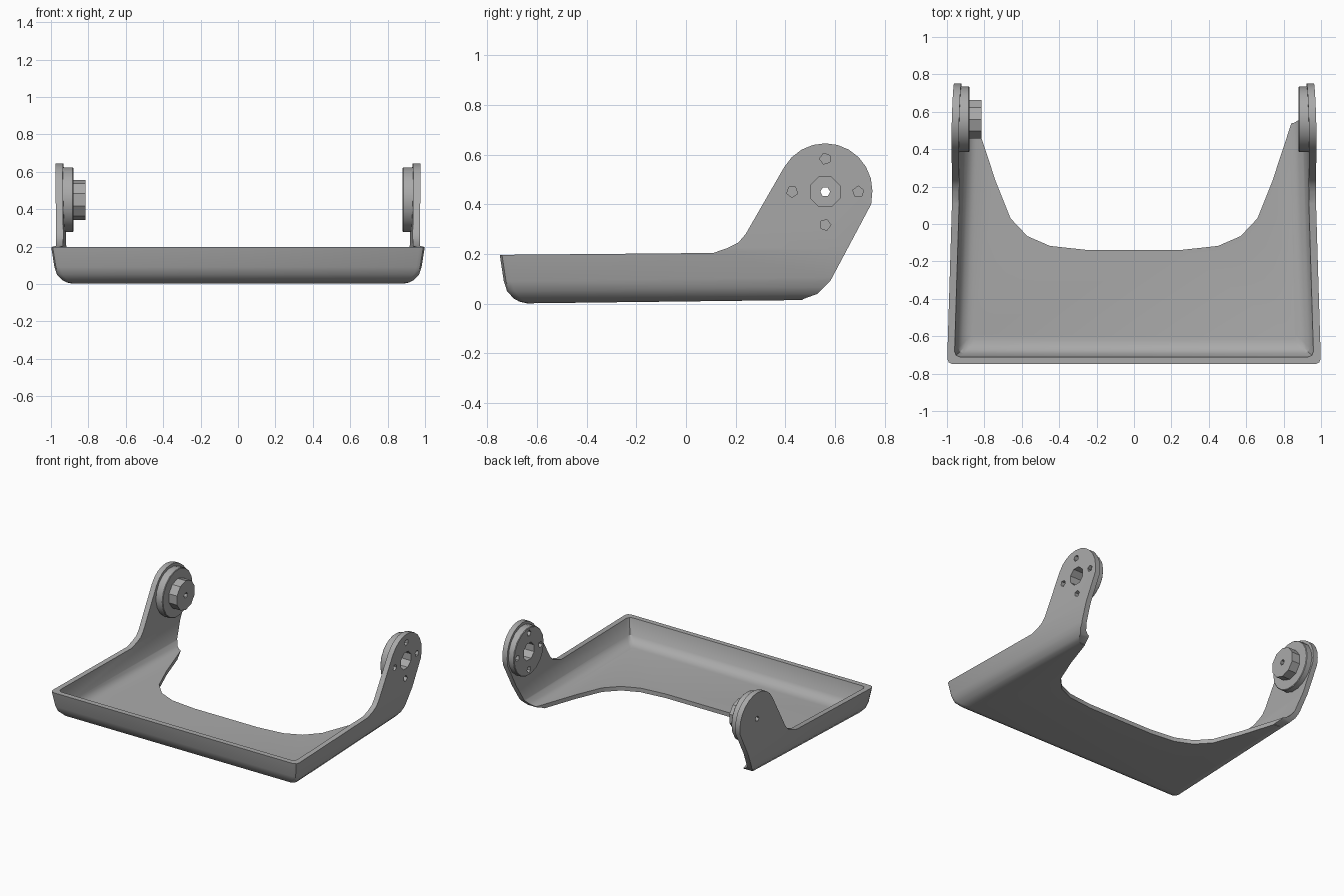
import bpy
import bmesh
import math
from mathutils import Matrix

cube = bpy.data.objects.get("Cube")
if cube:
    bpy.data.objects.remove(cube)

grey = bpy.data.materials.new("matte grey")
grey.use_nodes = True
grey.diffuse_color = (0.4, 0.4, 0.4, 1)
grey.node_tree.nodes["Principled BSDF"].inputs["Base Color"].default_value = (0.4, 0.4, 0.4, 1)

PIVOT_Y, PIVOT_Z = 0.56, 0.45


def loft(name, rings):
    """Closed solid from a stack of matching rings."""
    bm = bmesh.new()
    loops = [[bm.verts.new(p) for p in ring] for ring in rings]
    n = len(loops[0])
    for a, b in zip(loops, loops[1:]):
        for i in range(n):
            j = (i + 1) % n
            bm.faces.new((a[i], a[j], b[j], b[i]))
    bm.faces.new(loops[0])
    bm.faces.new(loops[-1])
    bmesh.ops.recalc_face_normals(bm, faces=bm.faces)
    mesh = bpy.data.meshes.new(name)
    bm.to_mesh(mesh)
    bm.free()
    mesh.materials.append(grey)
    obj = bpy.data.objects.new(name, mesh)
    bpy.context.collection.objects.link(obj)
    return obj


def disc(name, x0, x1, radius, sides, y=PIVOT_Y, z=PIVOT_Z, turn=0.0, edge=0.0):
    """Cylinder along x, with an optional chamfer on the x1 end."""
    def ring(x, r):
        steps = [turn + math.tau * i / sides for i in range(sides)]
        return [(x, y + r * math.cos(a), z + r * math.sin(a)) for a in steps]
    rings = [ring(x0, radius), ring(x1, radius)]
    if edge:
        inner = x1 - math.copysign(edge, x1 - x0)
        rings = [ring(x0, radius), ring(inner, radius), ring(x1, radius - edge)]
    return loft(name, rings)


def cut(obj, operation, *cutters):
    """Apply booleans and discard the cutters."""
    for c in cutters:
        c.hide_render = True
        mod = obj.modifiers.new("cut", 'BOOLEAN')
        mod.operation, mod.solver, mod.object = operation, 'EXACT', c
    bpy.context.view_layer.update()
    result = obj.evaluated_get(bpy.context.evaluated_depsgraph_get())
    mesh = bpy.data.meshes.new_from_object(result)
    obj.modifiers.clear()
    obj.data = mesh
    for c in cutters:
        bpy.data.objects.remove(c)


def tray_solid(name, levels, back):
    """Tapered tub; each level is a height and an inset from the rim."""
    rings = []
    for z, inset in levels:
        front, c = -0.75 + inset, 0.03
        half = lambda y: 1.0 - 0.03 * (y + 0.75) - inset
        side = [(half(front) - c, front), (half(front) - 0.3 * c, front + 0.3 * c),
                (half(front + c), front + c), (half(back), back)]
        plan = side + [(-x, y) for x, y in reversed(side)]
        rings.append([(x, y, z + 0.012 * (y + 0.75)) for x, y in plan])
    return loft(name, rings)


# Tray with arms: outer tub, trimmed by side outline, hollowed, open at the back
frame = tray_solid("tray_with_arms", [(0, 0.11), (0.007, 0.08), (0.02, 0.057), (0.05, 0.03),
                                      (0.09, 0.017), (0.2, 0), (0.75, -0.017)], 0.8)
hollow = tray_solid("hollow", [(0.03, 0.13), (0.036, 0.105), (0.05, 0.08), (0.08, 0.058),
                               (0.2, 0.038), (0.85, 0.02)], 1.0)

outline = [(-1, -0.1), (0.45, -0.1), (0.47, 0.018), (0.53, 0.04), (0.58, 0.09), (0.745, 0.4)]
for deg in range(0, 151, 15):
    a = math.radians(deg)
    outline.append((PIVOT_Y + 0.19 * math.cos(a), 0.455 + 0.19 * math.sin(a)))
outline += [(0.24, 0.28), (0.21, 0.245), (0.17, 0.225), (0.11, 0.204), (-1, 0.194)]
side_cut = loft("side_cut", [[(x, y, z) for y, z in outline] for x in (-1.2, 1.2)])

edge = [(0.26, -0.138), (0.45, -0.117), (0.57, -0.065), (0.66, 0.03), (0.74, 0.23),
        (0.845, 0.55), (0.88, 0.565), (0.88, 1.1)]
plan = edge + [(-x, y) for x, y in reversed(edge)]
back_cut = loft("back_cut", [[(x, y, z) for x, y in plan] for z in (-0.3, 1.0)])

cut(frame, 'INTERSECT', side_cut)
cut(frame, 'DIFFERENCE', hollow, back_cut)

# Pivot discs on the inside of each arm, with a hub on the right one
left_disc = disc("left_pivot_disc", 0.945, 0.88, 0.175, 18, edge=0.004)
right_disc = disc("right_pivot_disc", -0.945, -0.88, 0.175, 18, edge=0.004)
hub = disc("right_hub", -0.885, -0.815, 0.107, 10, turn=math.pi / 10)


def left_holes():
    """Bore and four screw holes through the left arm."""
    holes = [disc("bore", 0.8, 1.1, 0.065, 8, turn=math.pi / 8)]
    for i in range(4):
        a = i * math.pi / 2
        holes.append(disc("screw_hole", 0.8, 1.1, 0.023, 5, PIVOT_Y + 0.133 * math.cos(a),
                          PIVOT_Z + 0.133 * math.sin(a), a + 0.3))
    return holes


def right_hole():
    return disc("pin_hole", -1.1, -0.7, 0.02, 6)


cut(frame, 'DIFFERENCE', right_hole(), *left_holes())
cut(left_disc, 'DIFFERENCE', *left_holes())
for part in (right_disc, hub):
    cut(part, 'DIFFERENCE', right_hole())

# Soft shading on the rounded tray, crisp edges elsewhere
bpy.ops.object.select_all(action='DESELECT')
for part in (frame, left_disc, right_disc, hub):
    part.select_set(True)
bpy.context.view_layer.objects.active = frame
bpy.ops.object.shade_smooth_by_angle(angle=math.radians(30))
